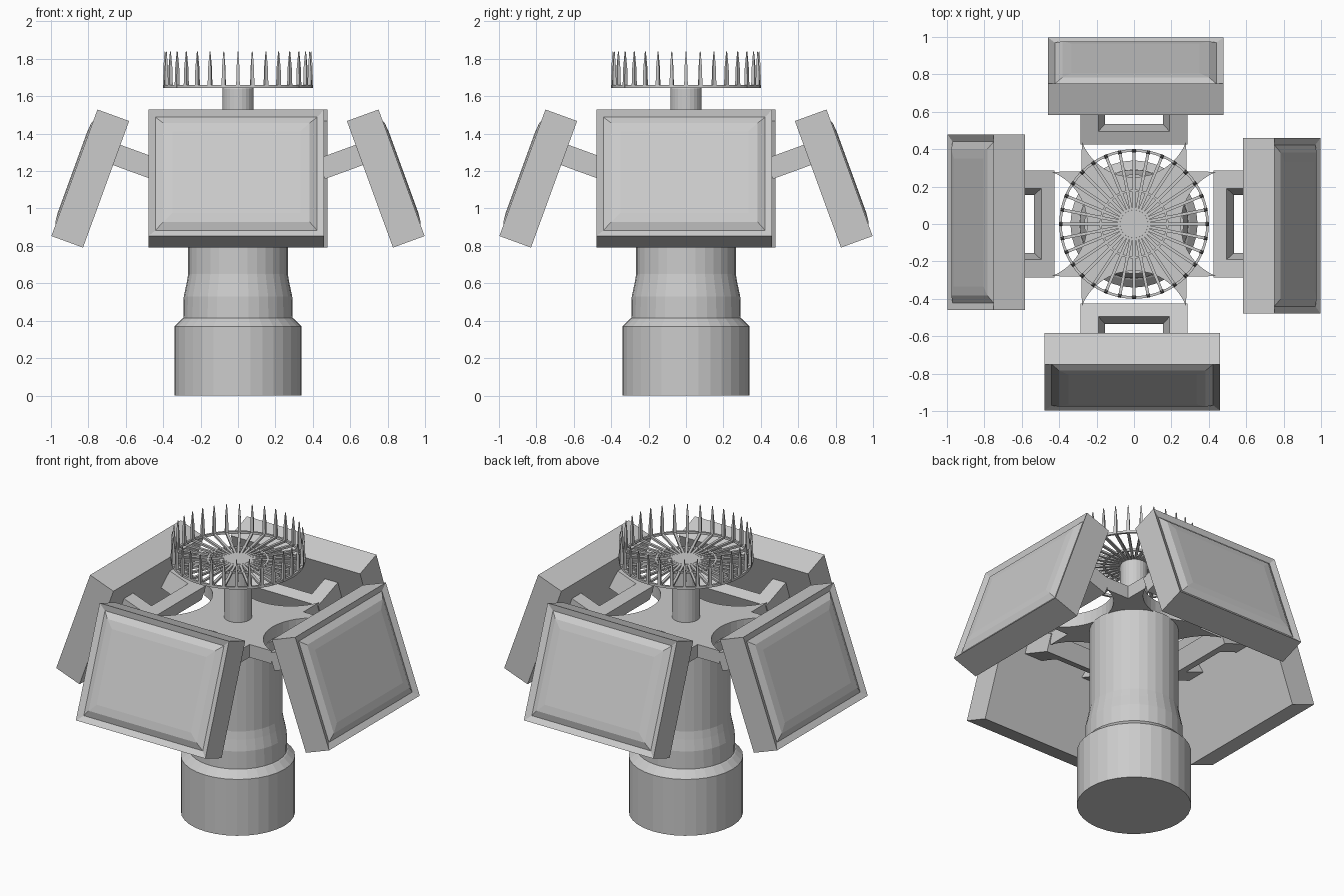
import bpy, bmesh, math
from mathutils import Matrix, Vector

if "Cube" in bpy.data.objects:
    bpy.data.objects.remove(bpy.data.objects["Cube"])

grey = bpy.data.materials.new("plain_grey")
grey.diffuse_color = (0.6, 0.6, 0.6, 1)
grey.use_nodes = True
grey.node_tree.nodes["Principled BSDF"].inputs["Base Color"].default_value = grey.diffuse_color
TILT = math.radians(20)


def finish(bm, name, matrix=Matrix()):
    bmesh.ops.recalc_face_normals(bm, faces=bm.faces)
    me = bpy.data.meshes.new(name)
    bm.to_mesh(me)
    bm.free()
    me.materials.append(grey)
    ob = bpy.data.objects.new(name, me)
    ob.matrix_world = matrix
    bpy.context.collection.objects.link(ob)
    return ob


def prism(bm, pts, vec):
    """Extrude a planar outline along a vector."""
    a = [bm.verts.new(p) for p in pts]
    b = [bm.verts.new(Vector(p) + Vector(vec)) for p in pts]
    bm.faces.new(a)
    bm.faces.new(b[::-1])
    for i in range(len(a)):
        j = (i + 1) % len(a)
        bm.faces.new((a[i], b[i], b[j], a[j]))


def lathe(bm, profile, n):
    """Revolve an open (r, z) profile and cap both ends."""
    rings = [[bm.verts.new((r * math.cos(2 * math.pi * k / n), r * math.sin(2 * math.pi * k / n), z))
              for k in range(n)] for r, z in profile]
    for lo, hi in zip(rings, rings[1:]):
        for k in range(n):
            m = (k + 1) % n
            bm.faces.new((lo[k], lo[m], hi[m], hi[k]))
    bm.faces.new(rings[0][::-1])
    bm.faces.new(rings[-1])


def hoop(bm, r, w, z0, z1, n):
    """Thin flat-sided ring."""
    prof = [(r - w, z0), (r, z0), (r, z1), (r - w, z1)]
    rings = [[bm.verts.new((p * math.cos(2 * math.pi * k / n), p * math.sin(2 * math.pi * k / n), z))
              for k in range(n)] for p, z in prof]
    for i in range(4):
        lo, hi = rings[i], rings[(i + 1) % 4]
        for k in range(n):
            m = (k + 1) % n
            bm.faces.new((lo[k], lo[m], hi[m], hi[k]))


# Stepped central column
bm = bmesh.new()
lathe(bm, [(0.34, 0), (0.34, 0.37), (0.30, 0.41), (0.292, 0.415), (0.29, 0.53), (0.275, 0.60),
           (0.266, 0.65), (0.266, 1.20)], 32)
finish(bm, "column")

# Mounting plate with a scallop on each side
bm = bmesh.new()
outline = []
for q in range(4):
    rot = Matrix.Rotation(q * math.pi / 2, 3, 'Z')
    outline.append(rot @ Vector((-0.28, -0.28, 1.195)))
    for i in range(17):
        a = math.radians(158.5 - 137 * i / 16)
        outline.append(rot @ Vector((0.3 * math.cos(a), -0.55 + 0.3 * math.sin(a), 1.195)))
prism(bm, outline, (0, 0, 0.085))
finish(bm, "mounting_plate")

# Post under the crown
bm = bmesh.new()
lathe(bm, [(0.083, 1.27), (0.083, 1.64), (0.075, 1.66)], 24)
finish(bm, "post")

# Four tilted panels, each on a forked bracket
for q in range(4):
    turn = Matrix.Rotation(q * math.pi / 2, 4, 'Z')
    lean = Matrix.Rotation(-TILT, 4, 'X')

    bm = bmesh.new()
    bmesh.ops.create_cube(bm, size=1, matrix=Matrix.Diagonal((0.94, 0.18, 0.72, 1)))
    bm.normal_update()
    face = [f for f in bm.faces if f.normal.y < -0.9]
    for width, depth in ((0.038, -0.016), (0.04, 0.022), (0.05, 0.005)):
        bmesh.ops.inset_region(bm, faces=face, thickness=width, depth=depth, use_even_offset=True)
    finish(bm, "panel_%d" % (q + 1), turn @ Matrix.Translation((-0.009, -0.79, 1.16)) @ lean)

    bm = bmesh.new()
    h = 0.0575
    for s in (-1, 1):
        prism(bm, [(s * 0.155, 0, -h), (s * 0.285, 0, -h), (s * 0.285, 0, h), (s * 0.19, 0, h)],
              (0, -0.22, 0))
    prism(bm, [(-0.17, 0, -h), (0.17, 0, -h), (0.19, 0, h), (-0.19, 0, h)], (0, -0.075, 0))
    finish(bm, "bracket_%d" % (q + 1), turn @ Matrix.Translation((0, -0.445, 1.212)) @ lean)

# Spiked crown: hoops, radial spokes and upright spikes
bm = bmesh.new()
hoop(bm, 0.40, 0.014, 1.645, 1.66, 64)
hoop(bm, 0.185, 0.012, 1.645, 1.66, 32)
N = 32
for k in range(N):
    rot = Matrix.Rotation(2 * math.pi * k / N, 3, 'Z')
    w = 0.008
    prism(bm, [rot @ Vector(p) for p in ((0.06, -w, 1.646), (0.06, w, 1.646), (0.06, w, 1.659), (0.06, -w, 1.659))],
          rot @ Vector((0.33, 0, 0)))
    spike = []
    for half, z in ((0.010, 1.646), (0.008, 1.75), (0.002, 1.838)):
        spike.append([bm.verts.new(rot @ Vector((0.391 + sx * half, sy * half, z)))
                      for sx, sy in ((-1, -1), (1, -1), (1, 1), (-1, 1))])
    for lo, hi in zip(spike, spike[1:]):
        for i in range(4):
            j = (i + 1) % 4
            bm.faces.new((lo[i], lo[j], hi[j], hi[i]))
    bm.faces.new(spike[0][::-1])
    bm.faces.new(spike[-1])
finish(bm, "spiked_crown")
